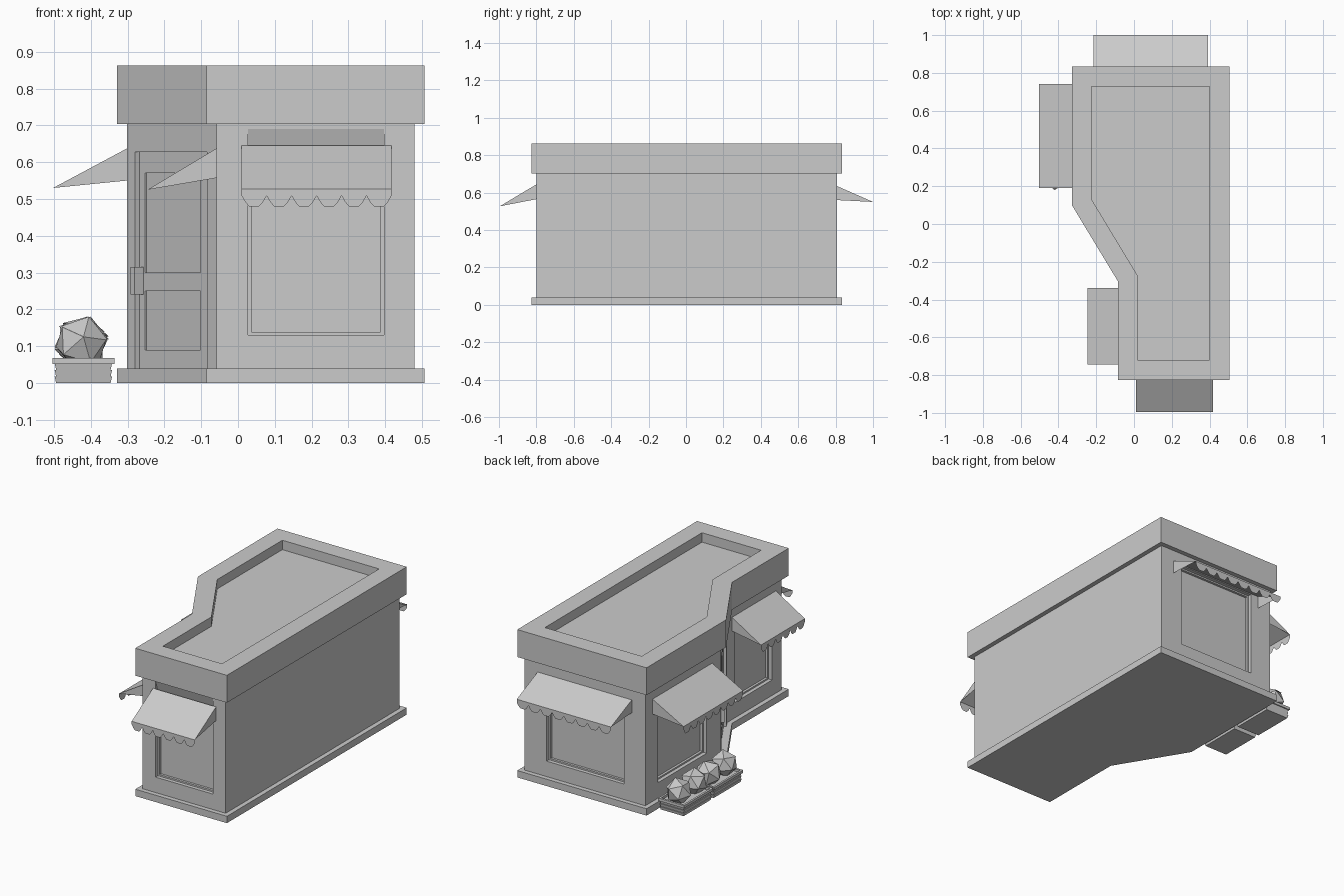
import bpy, bmesh, math, random
from mathutils import Matrix, Vector

random.seed(4)
if "Cube" in bpy.data.objects:
    bpy.data.objects.remove(bpy.data.objects["Cube"])

grey = bpy.data.materials.new("plain_grey")
grey.use_nodes = True
grey.diffuse_color = (0.6, 0.6, 0.6, 1)
grey.node_tree.nodes["Principled BSDF"].inputs["Base Color"].default_value = (0.6, 0.6, 0.6, 1)


def finish(name, bm, frame=None):
    if frame:
        bm.transform(frame)
    mesh = bpy.data.meshes.new(name)
    bm.to_mesh(mesh)
    bm.free()
    mesh.materials.append(grey)
    obj = bpy.data.objects.new(name, mesh)
    bpy.context.collection.objects.link(obj)
    return obj


def add_box(bm, x0, x1, y0, y1, z0, z1):
    mat = Matrix.Translation(((x0 + x1) / 2, (y0 + y1) / 2, (z0 + z1) / 2))
    size = Matrix.Diagonal((x1 - x0, y1 - y0, z1 - z0, 1))
    return bmesh.ops.create_cube(bm, size=1, matrix=mat @ size)["verts"]


def box(name, *bounds, frame=None):
    bm = bmesh.new()
    add_box(bm, *bounds)
    return finish(name, bm, frame)


def add_prism(bm, outline, push):
    """Extrude a 3D outline by a vector; returns the far cap."""
    face = bm.faces.new([bm.verts.new(p) for p in outline])
    ext = bmesh.ops.extrude_face_region(bm, geom=[face], use_keep_orig=True)["geom"]
    bmesh.ops.translate(bm, vec=push, verts=[g for g in ext if isinstance(g, bmesh.types.BMVert)])
    bmesh.ops.recalc_face_normals(bm, faces=bm.faces[:])
    return [g for g in ext if isinstance(g, bmesh.types.BMFace)][0]


def inset(outline, d):
    """Mitred inward offset of a counter-clockwise outline."""
    result = []
    for i, p in enumerate(outline):
        p = Vector(p)
        a = (p - Vector(outline[i - 1])).normalized()
        b = (Vector(outline[(i + 1) % len(outline)]) - p).normalized()
        na, nb = Vector((-a.y, a.x)), Vector((-b.y, b.x))
        result.append(p + (na + nb) * (d / (1 + na.dot(nb))))
    return result


def slab(name, outline, z0, z1, recess=None):
    bm = bmesh.new()
    top = add_prism(bm, [(x, y, z0) for x, y in outline], (0, 0, z1 - z0))
    if recess:
        width, depth = recess
        bmesh.ops.inset_region(bm, faces=[top], thickness=width, use_even_offset=True)
        bmesh.ops.inset_region(bm, faces=[top], thickness=0, depth=-depth)
    return finish(name, bm)


def cut(target, cutter):
    mod = target.modifiers.new("opening", "BOOLEAN")
    mod.operation, mod.solver, mod.object = "DIFFERENCE", "EXACT", cutter
    bpy.context.view_layer.objects.active = target
    bpy.ops.object.modifier_apply(modifier=mod.name)
    bpy.data.objects.remove(cutter)


def wall_frame(x, y, angle):
    """Local x runs along the wall, local y points into the building."""
    return Matrix.Translation((x, y, 0)) @ Matrix.Rotation(angle, 4, "Z")


# Building shell: plinth, walls and roof band with sunken roof
footprint = [(-0.086, -0.825), (0.506, -0.825), (0.506, 0.834),
             (-0.329, 0.834), (-0.329, 0.1), (-0.086, -0.302)]
wall_line = inset(footprint, 0.027)
slab("plinth", footprint, 0, 0.04)
walls = slab("walls", wall_line, 0.01, 0.71)
slab("roof_band", footprint, 0.703, 0.863, recess=(0.105, 0.055))

front = wall_frame(0, wall_line[0].y, 0)
back = wall_frame(0, wall_line[2].y, math.pi)
side_rear = wall_frame(wall_line[3].x, 0, -math.pi / 2)
side_front = wall_frame(wall_line[5].x, 0, -math.pi / 2)
run = wall_line[5] - wall_line[4]
corner = wall_frame(wall_line[4].x, wall_line[4].y, math.atan2(run.y, run.x))


# Windows: stepped openings
def window(frame, x0, x1, z0, z1):
    for lip, depth in ((0, 0.022), (0.009, 0.036)):
        cut(walls, box("cutter", x0 + lip, x1 - lip, -0.05, depth,
                       z0 + lip, z1 - lip, frame=frame))


window(front, 0.027, 0.396, 0.13, 0.69)
window(back, -0.335, 0.165, 0.13, 0.63)
window(side_rear, -0.69, -0.24, 0.13, 0.63)
window(side_front, 0.37, 0.71, 0.13, 0.63)

# Sloped panel above the front window
bm = bmesh.new()
add_prism(bm, [(0.027, 0, 0.69), (0.027, 0.024, 0.69), (0.027, 0.024, 0.61)], (0.369, 0, 0))
finish("front_window_header", bm, front)

# Door: recessed leaf with two shallow panels and a handle
cut(walls, box("cutter", 0.042, 0.42, -0.05, 0.015, 0.04, 0.627, frame=corner))
for z0, z1 in ((0.09, 0.25), (0.30, 0.57)):
    cut(walls, box("cutter", 0.072, 0.362, -0.05, 0.019, z0, z1, frame=corner))
box("door_handle", 0.043, 0.064, -0.015, 0.016, 0.24, 0.315, frame=corner)


# Awnings: sloped sheet, side gussets and scalloped valance
def awning(name, frame, x0, x1, top, low, tip, reach, scallops):
    bm = bmesh.new()

    def face(points):
        bm.faces.new([bm.verts.new(p) for p in points])

    face([(x0, 0, top), (x0, -reach, tip), (x1, -reach, tip), (x1, 0, top)])
    for x in (x0, x1):
        face([(x, 0, top), (x, 0, low), (x, -reach, tip)])
    step = (x1 - x0) / scallops
    for i in range(scallops):
        start = x0 + i * step
        hem = [(0, 0.018), (0.15, 0.036), (0.3, 0.047), (0.7, 0.047), (0.85, 0.036), (1, 0.018)]
        face([(start, -reach, tip)]
             + [(start + u * step, -reach, tip - drop) for u, drop in hem]
             + [(start + step, -reach, tip)])
    bmesh.ops.remove_doubles(bm, verts=bm.verts[:], dist=0.0005)
    bmesh.ops.recalc_face_normals(bm, faces=bm.faces[:])
    if sum(f.normal.z * f.calc_area() for f in bm.faces) < 0:
        bmesh.ops.reverse_faces(bm, faces=bm.faces[:])
    finish(name, bm, frame)


awning("front_awning", front, 0.01, 0.417, 0.645, 0.565, 0.527, 0.197, 6)
awning("back_awning", back, -0.393, 0.215, 0.635, 0.56, 0.55, 0.193, 8)
awning("rear_side_awning", side_rear, -0.74, -0.19, 0.637, 0.55, 0.53, 0.2, 8)
awning("front_side_awning", side_front, 0.34, 0.745, 0.637, 0.557, 0.525, 0.187, 6)


# Produce crates: flared slats, rim and floor
def crate(name, y_mid):
    half_x, half_y, x_mid = 0.08, 0.13, -0.42
    bm = bmesh.new()
    for i in range(3):
        z = i * 0.018
        verts = add_box(bm, x_mid - half_x + 0.006, x_mid + half_x - 0.006,
                        y_mid - half_y + 0.006, y_mid + half_y - 0.006, z, z + 0.018)
        for v in verts:
            if v.co.z > z + 0.01:
                v.co.x += math.copysign(0.004, v.co.x - x_mid)
                v.co.y += math.copysign(0.004, v.co.y - y_mid)
    wide, deep, rim = half_x + 0.004, half_y + 0.004, 0.012
    for s in (-1, 1):
        xs = sorted((x_mid + s * wide, x_mid + s * (wide - rim)))
        ys = sorted((y_mid + s * deep, y_mid + s * (deep - rim)))
        add_box(bm, *xs, y_mid - deep, y_mid + deep, 0.052, 0.068)
        add_box(bm, x_mid - wide + rim, x_mid + wide - rim, *ys, 0.052, 0.068)
    finish(name, bm)


# Cabbages: coarse faceted balls with a loose outer leaf
def cabbage(name, y):
    bm = bmesh.new()
    bmesh.ops.create_icosphere(bm, subdivisions=1, radius=0.073)
    leaf = bmesh.ops.create_icosphere(bm, subdivisions=1, radius=0.077)["verts"]
    bmesh.ops.delete(bm, geom=[v for v in leaf if v.co.z < 0], context="VERTS")
    turn = Matrix.Rotation(random.uniform(0, 6), 4, "Z") @ Matrix.Rotation(0.35, 4, "X")
    finish(name, bm, Matrix.Translation((-0.426, y, 0.108)) @ turn)


for label, y_mid in (("rear", 0.603), ("front", 0.326)):
    crate(label + "_crate", y_mid)
    for side, shift in (("a", 0.072), ("b", -0.072)):
        cabbage(label + "_cabbage_" + side, y_mid + shift)
